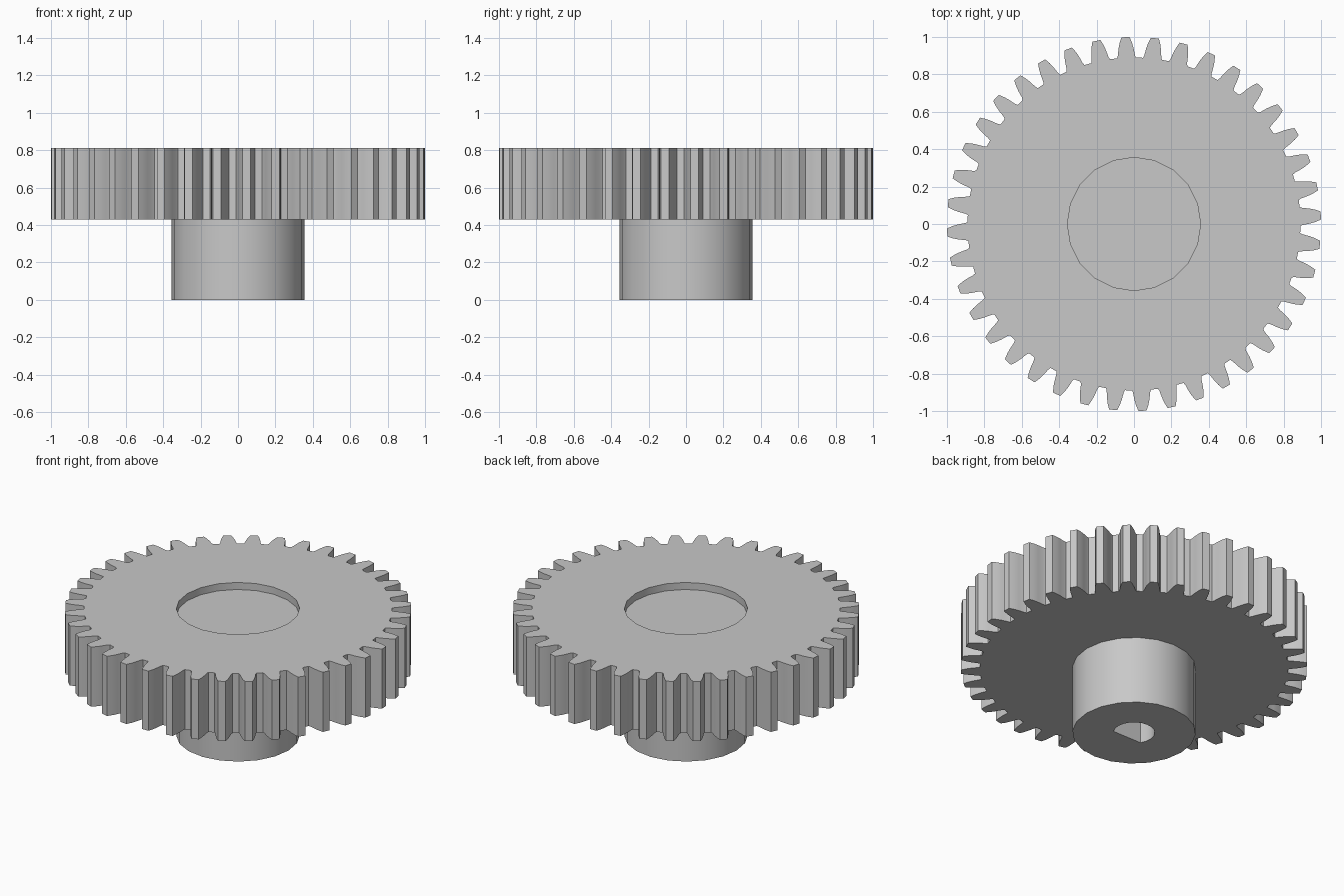
import bpy, bmesh
from math import sin, cos, asin, radians, pi

cube = bpy.data.objects.get("Cube")
if cube:
    bpy.data.objects.remove(cube, do_unlink=True)

TEETH = 40
PHASE = radians(2.6)
HUB_RADIUS = 0.356
WHEEL_BOTTOM, WHEEL_TOP = 0.43, 0.81
HUB_TOP = 0.765
BORE_RADIUS, BORE_FLAT, BORE_DEPTH = 0.12, -0.064, 0.6

grey = bpy.data.materials.new("plain grey")
grey.use_nodes = True
grey.diffuse_color = (0.58, 0.58, 0.58, 1)
grey.node_tree.nodes["Principled BSDF"].inputs["Base Color"].default_value = grey.diffuse_color


def polar(radius, angle):
    return radius * cos(angle), radius * sin(angle)


def circle(radius, sides):
    return [polar(radius, 2 * pi * i / sides) for i in range(sides)]


def add_loop(bm, points, z):
    verts = [bm.verts.new((x, y, z)) for x, y in points]
    for a, b in zip(verts, verts[1:] + verts[:1]):
        bm.edges.new((a, b))
    return verts


def loop_edges(bm, verts):
    return [bm.edges.get(pair) for pair in zip(verts, verts[1:] + verts[:1])]


def wall(bm, low, high):
    n = len(low)
    for i in range(n):
        j = (i + 1) % n
        bm.faces.new((low[i], low[j], high[j], high[i]))


def ring(bm, outer, inner):
    # flat face between an outline and the hole inside it
    bmesh.ops.triangle_fill(bm, use_beauty=True, normal=(0, 0, 1),
                            edges=loop_edges(bm, outer) + loop_edges(bm, inner))


def finish(bm, name):
    bmesh.ops.recalc_face_normals(bm, faces=bm.faces[:])
    mesh = bpy.data.meshes.new(name)
    bm.to_mesh(mesh)
    bm.free()
    mesh.materials.append(grey)
    obj = bpy.data.objects.new(name, mesh)
    bpy.context.collection.objects.link(obj)
    bpy.ops.object.select_all(action="DESELECT")
    obj.select_set(True)
    bpy.context.view_layer.objects.active = obj
    bpy.ops.object.shade_smooth_by_angle(angle=radians(30))


# Tooth outline: radius and half angle, from root fillet to tip
flank = [(0.89, 3.3), (0.904, 2.9), (0.94, 2.45), (0.97, 1.95), (1.0, 1.25)]
tooth = [(r, -a) for r, a in flank] + [(r, a) for r, a in reversed(flank)]
outline = [polar(r, PHASE + 2 * pi * i / TEETH + radians(a))
           for i in range(TEETH) for r, a in tooth]

# Toothed wheel with a round opening for the hub
bm = bmesh.new()
rim_low, rim_high = (add_loop(bm, outline, z) for z in (WHEEL_BOTTOM, WHEEL_TOP))
eye_low, eye_high = (add_loop(bm, circle(HUB_RADIUS, 20), z) for z in (WHEEL_BOTTOM, WHEEL_TOP))
wall(bm, rim_low, rim_high)
wall(bm, eye_low, eye_high)
ring(bm, rim_low, eye_low)
ring(bm, rim_high, eye_high)
finish(bm, "toothed_wheel")

# Hub, sunk slightly below the wheel top, with a blind D-shaped bore underneath
start = asin(BORE_FLAT / BORE_RADIUS)
steps = 14
d_shape = [polar(BORE_RADIUS, start + (pi - 2 * start) * i / steps) for i in range(steps + 1)]
bm = bmesh.new()
hub_low, hub_high = (add_loop(bm, circle(HUB_RADIUS, 20), z) for z in (0, HUB_TOP))
bore_low, bore_high = (add_loop(bm, d_shape, z) for z in (0, BORE_DEPTH))
wall(bm, hub_low, hub_high)
wall(bm, bore_low, bore_high)
ring(bm, hub_low, bore_low)
bm.faces.new(hub_high)
bm.faces.new(bore_high)
finish(bm, "hub")
